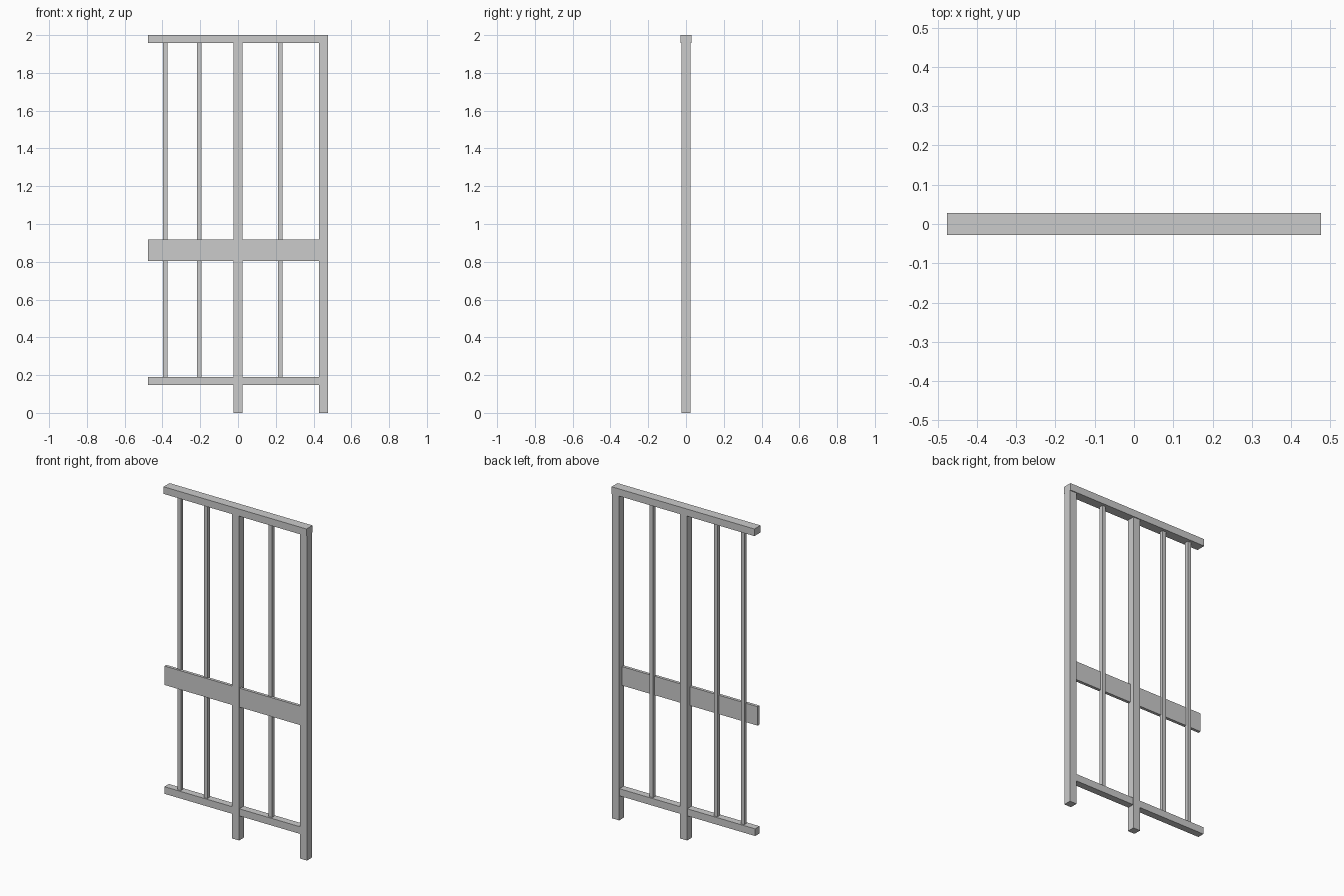
import bpy

if "Cube" in bpy.data.objects:
    bpy.data.objects.remove(bpy.data.objects["Cube"])


def box(name, x0, x1, y0, y1, z0, z1):
    bpy.ops.mesh.primitive_cube_add(
        size=1, location=((x0 + x1) / 2, (y0 + y1) / 2, (z0 + z1) / 2))
    ob = bpy.context.object
    ob.name = name
    ob.scale = (x1 - x0, y1 - y0, z1 - z0)
    bpy.ops.object.transform_apply(location=False, rotation=False, scale=True)
    return ob


HALF = 0.476      # half width of the panel
POST = 0.0235     # half thickness of a post
RAIL_Z = 0.147    # underside of the bottom rail
TOP_Z = 1.957     # underside of the top rail

# top rail, slightly deeper than the posts
box("top_rail", -HALF, HALF, -0.0285, 0.0285, TOP_Z, 2.0)

# centre and right posts
for name, x in (("centre_post", 0.0), ("right_post", HALF - POST)):
    box(name, x - POST, x + POST, -POST, POST, 0, TOP_Z)

# bottom rail and thin front plank, split by the centre post
for side, x0, x1 in (("left", -HALF, -POST), ("right", POST, HALF - 2 * POST)):
    box(side + "_bottom_rail", x0, x1, -0.021, 0.021, RAIL_Z, 0.19)
    box(side + "_middle_plank", x0, x1, -0.021, -0.003, 0.803, 0.917)

# thin upright bars
for i, x in enumerate((-0.385, -0.206, 0.223)):
    box(f"bar_{i + 1}", x - 0.0115, x + 0.0115, -0.0115, 0.0115, 0.19, TOP_Z)
